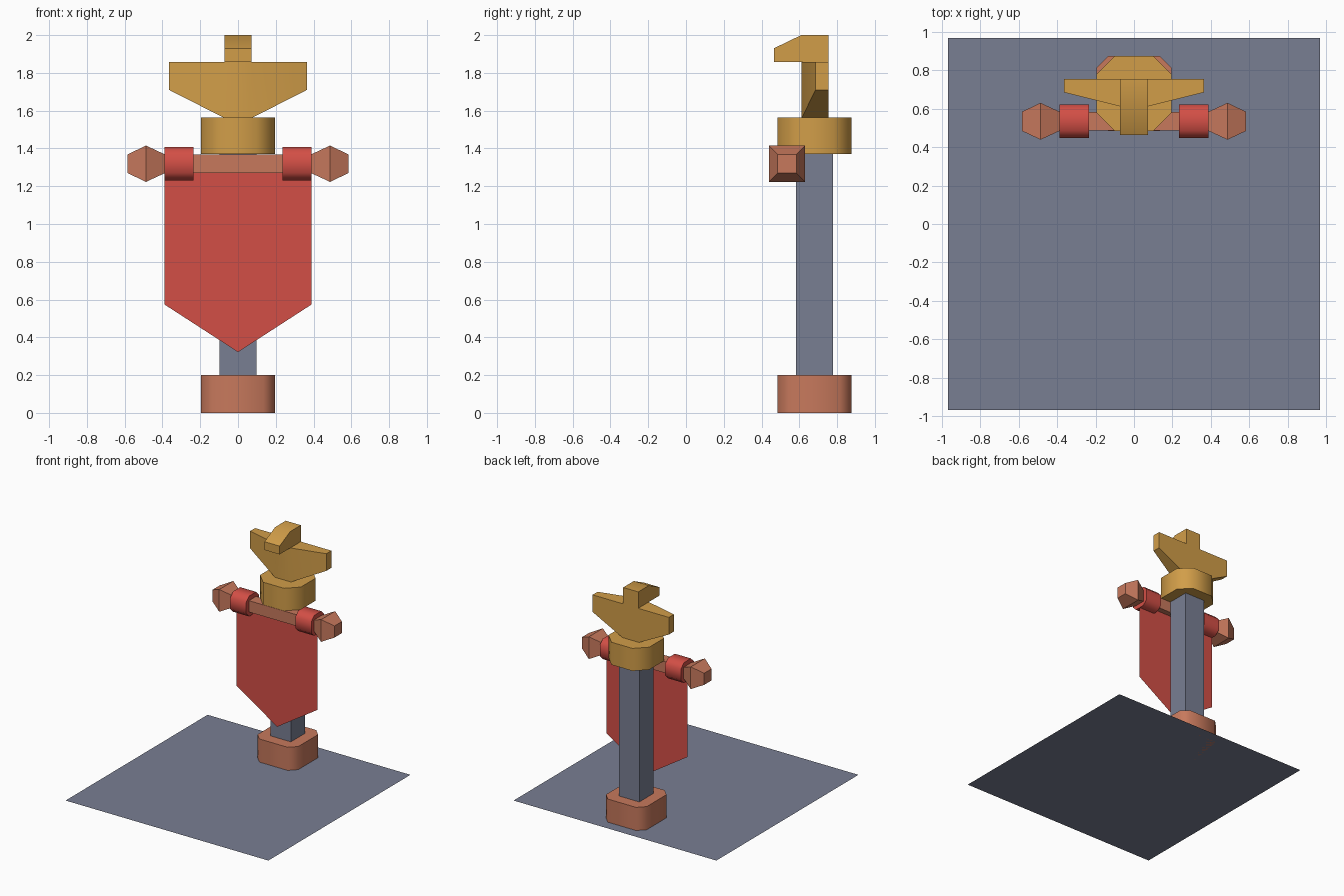
import bpy, bmesh

if "Cube" in bpy.data.objects:
    bpy.data.objects.remove(bpy.data.objects["Cube"])


def mat(name, rgb):
    m = bpy.data.materials.new(name)
    m.diffuse_color = (*rgb, 1)
    m.use_nodes = True
    m.node_tree.nodes["Principled BSDF"].inputs["Base Color"].default_value = m.diffuse_color
    return m


SLATE = mat("slate grey", (0.19, 0.21, 0.29))
COPPER = mat("copper", (0.57, 0.19, 0.108))
GOLD = mat("gold", (0.64, 0.34, 0.066))
RED = mat("red", (0.65, 0.078, 0.061))


def loft(name, rings, material, smooth=0):
    """Skin successive closed loops of points and cap both ends."""
    bm = bmesh.new()
    loops = [[bm.verts.new(p) for p in ring] for ring in rings]
    n = len(loops[0])
    for a, b in zip(loops, loops[1:]):
        for i in range(n):
            j = (i + 1) % n
            bm.faces.new((a[i], a[j], b[j], b[i]))
    bm.faces.new(loops[0])
    if len(loops) > 1:
        bm.faces.new(loops[-1])
        bmesh.ops.recalc_face_normals(bm, faces=bm.faces)
    me = bpy.data.meshes.new(name)
    bm.to_mesh(me)
    bm.free()
    me.materials.append(material)
    ob = bpy.data.objects.new(name, me)
    bpy.context.collection.objects.link(ob)
    if smooth:
        bpy.ops.object.select_all(action='DESELECT')
        ob.select_set(True)
        bpy.context.view_layer.objects.active = ob
        bpy.ops.object.shade_smooth_by_angle(angle=smooth)
    return ob


def square(h, c=0):
    """Square outline of half size h with corners cut by c."""
    if not c:
        return [(-h, -h), (h, -h), (h, h), (-h, h)]
    k = h - c
    return [(-k, -h), (k, -h), (h, -k), (h, k), (k, h), (-k, h), (-h, k), (-h, -k)]


def upright(name, outline, z0, z1, material, smooth=0):
    loft(name, [[(x, 0.68 + y, z) for x, y in outline] for z in (z0, z1)],
         material, smooth)


def along_x(name, sections, material, smooth=0):
    loft(name, [[(x, 0.535 + y, 1.319 + z) for y, z in outline]
                for x, outline in sections], material, smooth)


# floor tile
loft("floor", [[(x * 0.97 / 0.97, y, 0) for x, y in square(0.97)]], SLATE)

# pillar
upright("pillar_base", square(0.195, 0.06), 0, 0.2, COPPER, 0.9)
upright("pillar_post", square(0.098), 0.2, 1.37, SLATE)
upright("pillar_collar", square(0.195, 0.095), 1.37, 1.565, GOLD, 0.9)

# crossbar with cloth loops and finials on both ends
along_x("crossbar", [(-0.39, square(0.049)), (0.39, square(0.049))], COPPER)
for s, side in ((-1, "left"), (1, "right")):
    along_x("cloth_loop_" + side,
            [(s * x, square(0.088, 0.04)) for x in (0.235, 0.388)], RED, 0.9)
    along_x("finial_" + side,
            [(s * 0.388, square(0.05)), (s * 0.487, square(0.096)),
             (s * 0.584, square(0.05))], COPPER)

# hanging banner, a single sheet
loft("banner", [[(-0.388, 0.535, 1.275), (-0.388, 0.535, 0.573), (0, 0.535, 0.322),
                 (0.388, 0.535, 0.573), (0.388, 0.535, 1.275)]], RED)

# bird ornament: tapered wings, lofted from tip to tip
wing = [(-0.365, 0.686, 1.71), (-0.07, 0.612, 1.56),
        (0.07, 0.612, 1.56), (0.365, 0.686, 1.71)]
loft("bird_wings", [[(x, yf, zb), (x, 0.755, zb), (x, 0.755, 1.858), (x, yf, 1.858)]
                    for x, yf, zb in wing], GOLD, 0.4)

# bird head with sloping beak
head = [(0.755, 1.858), (0.755, 2.0), (0.61, 2.0), (0.465, 1.93), (0.465, 1.858)]
loft("bird_head", [[(x, y, z) for y, z in head] for x in (-0.072, 0.072)], GOLD, 0.5)
